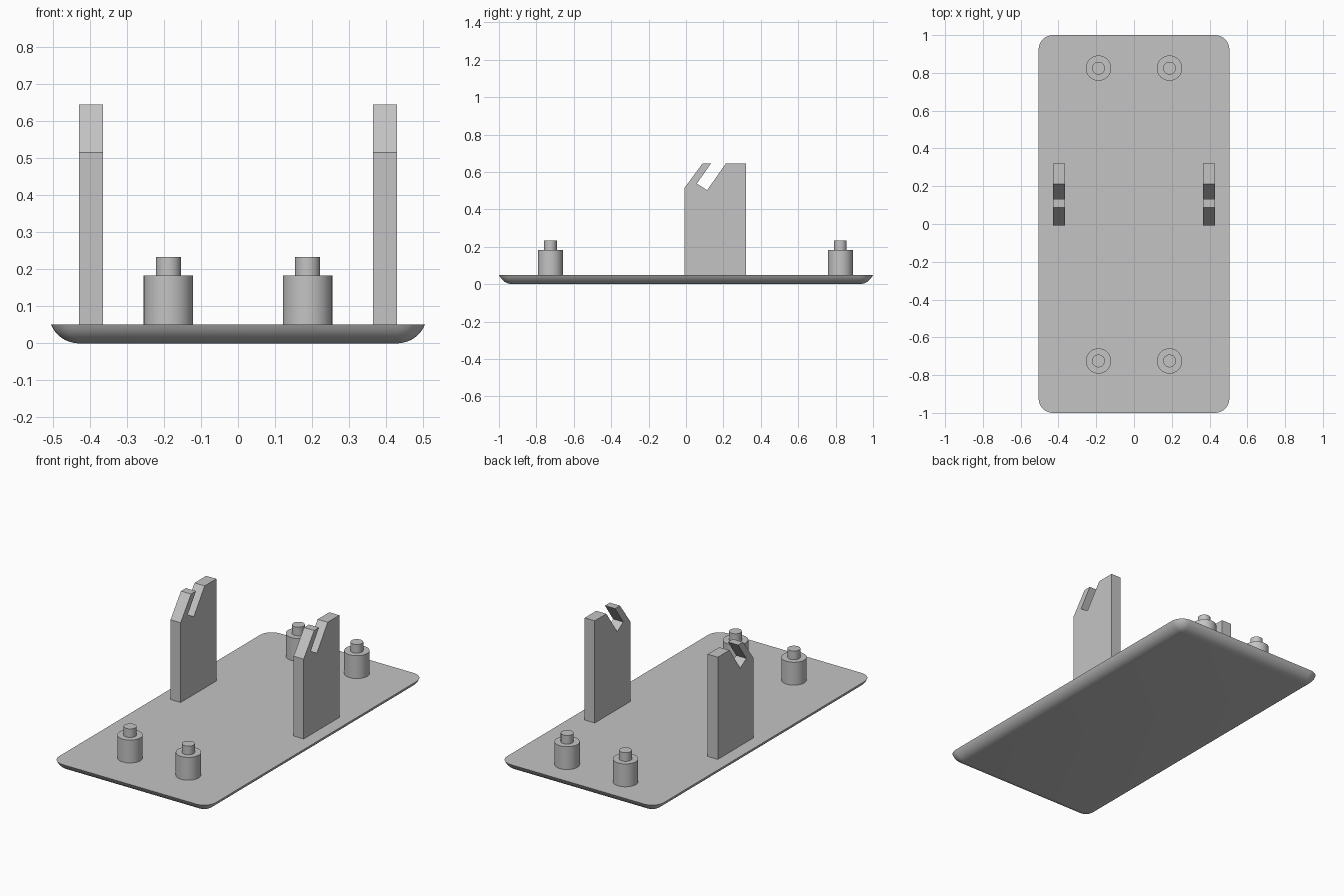
import bpy
import bmesh
import math

if "Cube" in bpy.data.objects:
    bpy.data.objects.remove(bpy.data.objects["Cube"], do_unlink=True)

GREY = (0.55, 0.55, 0.55, 1.0)
mat = bpy.data.materials.new("plain grey")
mat.use_nodes = True
mat.diffuse_color = GREY
mat.node_tree.nodes["Principled BSDF"].inputs["Base Color"].default_value = GREY

PLATE_TOP = 0.05


def finish(name, bm, smooth=False):
    """Turn a bmesh into a named, coloured object."""
    bmesh.ops.recalc_face_normals(bm, faces=bm.faces)
    mesh = bpy.data.meshes.new(name)
    bm.to_mesh(mesh)
    bm.free()
    mesh.materials.append(mat)
    obj = bpy.data.objects.new(name, mesh)
    bpy.context.collection.objects.link(obj)
    if smooth:
        bpy.ops.object.select_all(action="DESELECT")
        obj.select_set(True)
        bpy.context.view_layer.objects.active = obj
        bpy.ops.object.shade_smooth_by_angle(angle=math.radians(35))
    return obj


def loft(bm, rings):
    """Skin a stack of equal-length rings and cap both ends."""
    loops = [[bm.verts.new(p) for p in ring] for ring in rings]
    for low, high in zip(loops, loops[1:]):
        for i in range(len(low)):
            j = (i + 1) % len(low)
            bm.faces.new((low[i], low[j], high[j], high[i]))
    bm.faces.new(loops[0][::-1])
    bm.faces.new(loops[-1])


def rounded_rectangle(cx, cy, radius, z, steps=8):
    """Outline whose corner arcs are centred at (+-cx, +-cy)."""
    ring = []
    for corner, (sx, sy) in enumerate(((1, 1), (-1, 1), (-1, -1), (1, -1))):
        for i in range(steps + 1):
            a = math.pi / 2 * (corner + i / steps)
            ring.append((sx * cx + radius * math.cos(a),
                         sy * cy + radius * math.sin(a), z))
    return ring


def circle(x, y, radius, z, sides=32):
    return [(x + radius * math.cos(math.tau * i / sides),
             y + radius * math.sin(math.tau * i / sides), z) for i in range(sides)]


# Base plate: flat top, underside edge curling up like part of a sphere
bm = bmesh.new()
roll = 0.081
reach = math.acos(1 - PLATE_TOP / roll)
rings = []
for i in range(9):
    t = 0.05 + (reach - 0.05) * i / 8
    z = 0 if i == 0 else roll * (1 - math.cos(t))
    rings.append(rounded_rectangle(0.43, 0.925, roll * math.sin(t), z))
loft(bm, rings)
finish("base_plate", bm, smooth=True)

# Four stepped pegs: wide body with a narrow pin on top
for end, y in (("front", -0.725), ("back", 0.825)):
    for side, x in (("left", 0.188), ("right", -0.188)):
        bm = bmesh.new()
        loft(bm, [circle(x, y, r, z) for r, z in
                  ((0.067, PLATE_TOP), (0.067, 0.183), (0.034, 0.183), (0.034, 0.233))])
        finish(f"{end}_{side}_peg", bm, smooth=True)

# Two upright brackets with a sloped front and a slanted slot
PROFILE = [(-0.008, PLATE_TOP), (0.32, PLATE_TOP), (0.32, 0.645), (0.213, 0.645),
           (0.113, 0.503), (0.058, 0.538), (0.133, 0.645), (0.088, 0.645),
           (-0.008, 0.515)]
for side, sign in (("left", 1), ("right", -1)):
    bm = bmesh.new()
    loft(bm, [[(sign * x, y, z) for y, z in PROFILE] for x in (0.364, 0.429)])
    finish(f"{side}_bracket", bm)
